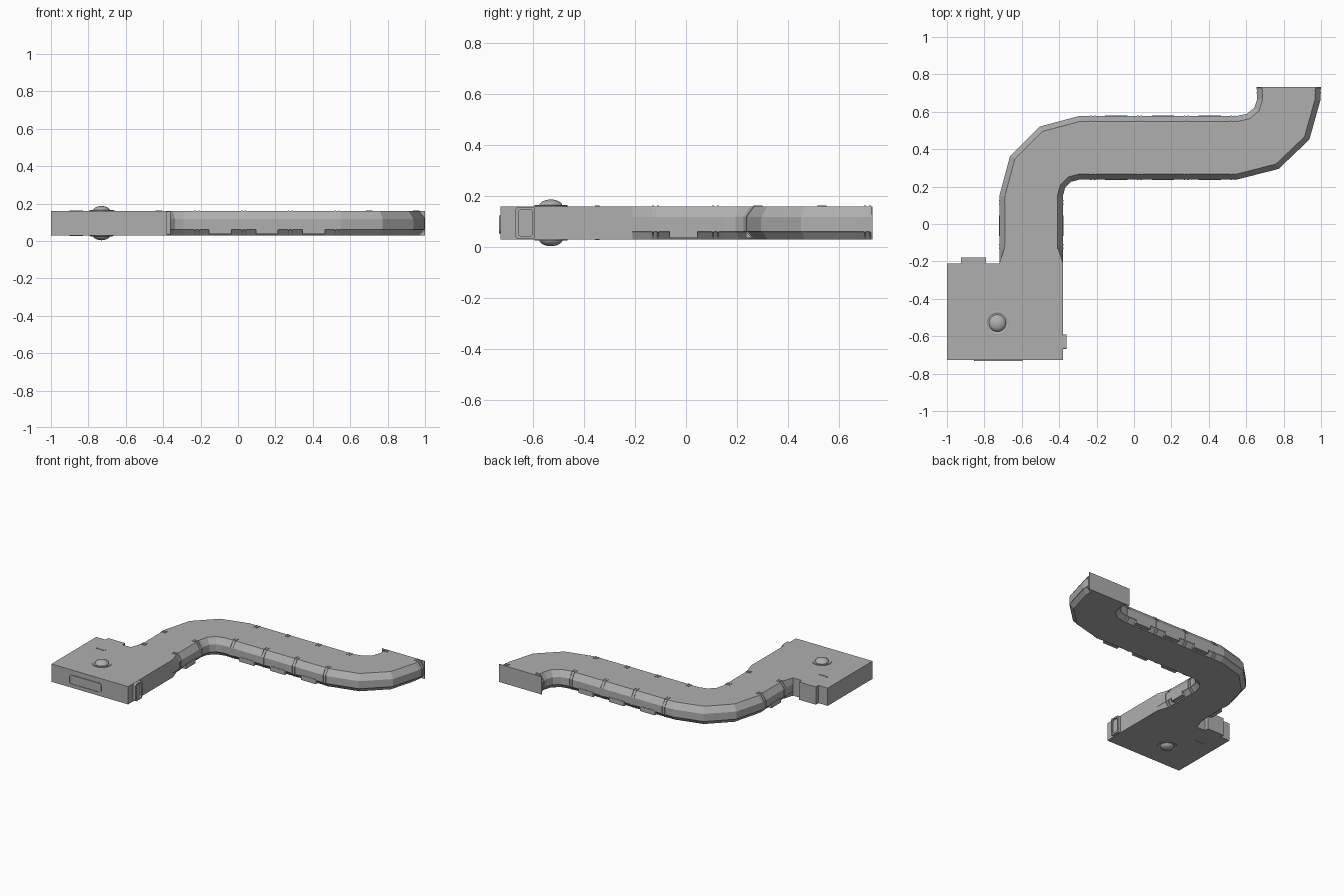
import bpy, bmesh, math
from mathutils import Vector

cube = bpy.data.objects.get("Cube")
if cube:
    bpy.data.objects.remove(cube)

grey = bpy.data.materials.new("mid_grey")
grey.use_nodes = True
COLOUR = (0.43, 0.43, 0.43, 1)
grey.diffuse_color = COLOUR
grey.node_tree.nodes["Principled BSDF"].inputs["Base Color"].default_value = COLOUR

FLOOR, ROOF, HALF = 0.03, 0.16, 0.17


def finish(name, bm):
    bmesh.ops.recalc_face_normals(bm, faces=bm.faces)
    mesh = bpy.data.meshes.new(name)
    bm.to_mesh(mesh)
    bm.free()
    mesh.materials.append(grey)
    obj = bpy.data.objects.new(name, mesh)
    bpy.context.collection.objects.link(obj)
    return obj


def loft(name, rings):
    """Skin a list of equal point rings and cap both ends."""
    bm = bmesh.new()
    rings = [[bm.verts.new(p) for p in ring] for ring in rings]
    for a, b in zip(rings, rings[1:]):
        for i in range(len(a)):
            j = (i + 1) % len(a)
            bm.faces.new((a[i], a[j], b[j], b[i]))
    bm.faces.new(rings[0])
    bm.faces.new(rings[-1])
    return finish(name, bm)


def box(name, x, y, z):
    ring = [(x[0], y[0]), (x[1], y[0]), (x[1], y[1]), (x[0], y[1])]
    return loft(name, [[(px, py, h) for px, py in ring] for h in z])


def section(pos, right, profile):
    return [(pos[0] + right[0] * w, pos[1] + right[1] * w, z) for w, z in profile]


def mirrored(side):
    return side + [(-w, z) for w, z in reversed(side)]


def rounded(w, h, r, steps=4):
    """Rounded rectangle outline centred on the origin."""
    pts = []
    for q, (sx, sy) in enumerate([(1, 1), (-1, 1), (-1, -1), (1, -1)]):
        for k in range(steps + 1):
            a = math.pi / 2 * (q + k / steps)
            pts.append((sx * (w / 2 - r) + r * math.cos(a),
                        sy * (h / 2 - r) + r * math.sin(a)))
    return pts


# Corridor: chamfered section with a low ledge, swept round two faceted bends
heights = (ROOF, 0.117, 0.062, 0.058, FLOOR)
square = mirrored([(HALF, z) for z in heights])
tube = mirrored(list(zip((0.14, HALF, HALF, 0.163, 0.14), heights)))
rings = [section((-0.55, -0.21), (1, 0), square),
         section((-0.55, -0.12), (1, 0), tube)]
for k in range(4):
    a = math.radians(30 * k)
    right = Vector((math.cos(a), -math.sin(a)))
    rings.append(section(Vector((-0.2925, 0.15)) - right * 0.2575, right, tube))
for k in range(4):
    a = math.radians(30 * k)
    right = Vector((math.sin(a), -math.cos(a)))
    pos = (0.55 + right.x * 0.2775, 0.665 + right.y * 0.2575)
    rings.append(section(pos, right, tube))
rings.append(section((0.8275, 0.73), (1, 0), tube))
loft("corridor", rings)

# Flat end plate
box("corridor_end_plate", (0.655, 1.0), (0.726, 0.732), (FLOOR, ROOF))

# Paired wall ribs at the joints
rib = [(0.108, ROOF + 0.003), (0.142, ROOF + 0.003), (0.173, 0.118),
       (0.173, 0.059), (0.143, 0.029), (0.12, 0.032)]
joints = [((x, 0.4075), (0, -1)) for x in (-0.22, 0.03, 0.28, 0.53)]
joints += [((-0.55, y), (1, 0)) for y in (-0.12, 0.115)]
joints.append(((0.8275, 0.712), (1, 0)))
for pos, right in joints:
    along = Vector((-right[1], right[0]))
    for side in (1, -1):
        prof = [(w * side, z) for w, z in rib]
        for shift in (-0.01, 0.01):
            mid = Vector(pos) + along * shift
            loft("wall_rib", [section(mid + along * d, right, prof)
                              for d in (-0.004, 0.004)])

# Low wall panels between the joints
for x in (-0.095, 0.155, 0.405):
    for s in (1, -1):
        y = sorted((0.4075 + s * 0.135, 0.4075 + s * 0.173))
        box("wall_panel", (x - 0.06, x + 0.06), y, (0.036, 0.07))
for s in (1, -1):
    x = sorted((-0.55 + s * 0.135, -0.55 + s * 0.173))
    box("wall_panel", x, (-0.065, 0.045), (0.036, 0.07))

# Square room with a rear bay
box("room", (-1.0, -0.38), (-0.728, -0.21), (FLOOR, ROOF))
box("rear_bay", (-0.925, -0.79), (-0.22, -0.18), (FLOOR, ROOF))

# Front window: thin rounded frame with a sunken pane
outer, pane = rounded(0.26, 0.07, 0.016), rounded(0.25, 0.06, 0.012)
loft("front_window", [[(-0.725 + u, y, 0.089 + v) for u, v in pts]
                      for y, pts in ((-0.726, outer), (-0.733, outer),
                                     (-0.733, pane), (-0.729, pane))])

# Side door: rounded frame with a recessed panel
frame, inner = rounded(0.076, 0.126, 0.01), rounded(0.054, 0.104, 0.01)
loft("side_door", [[(x, -0.63 + u, 0.095 + v) for u, v in pts]
                   for x, pts in ((-0.382, frame), (-0.36, frame),
                                  (-0.36, inner), (-0.372, inner))])

# Bracket marks, lamp rims and lamp domes on roof and floor
circle = [(math.cos(i * math.tau / 32), math.sin(i * math.tau / 32)) for i in range(32)]
rim = [(0.065, -0.002), (0.065, 0.004), (0.058, 0.005), (0.05, 0.001)]
cap = [(0.046 * math.cos(t), 0.0265 * math.sin(t))
       for t in [math.radians(d) for d in (0, 15, 30, 45, 60, 75, 87)]]
for face, out in ((ROOF, 1), (FLOOR, -1)):
    z = sorted((face - 0.002 * out, face + 0.003 * out))
    box("bracket_bar", (-0.9, -0.83), (-0.357, -0.351), z)
    for x in (-0.9, -0.835):
        box("bracket_end", (x, x + 0.005), (-0.351, -0.34), z)
    for name, steps in (("lamp_rim", rim), ("lamp_dome", cap)):
        part = loft(name, [[(-0.73 + c * r, -0.53 + s * r, face + h * out)
                            for c, s in circle] for r, h in steps])
    bpy.ops.object.select_all(action="DESELECT")
    part.select_set(True)
    bpy.context.view_layer.objects.active = part
    bpy.ops.object.shade_smooth_by_angle()
